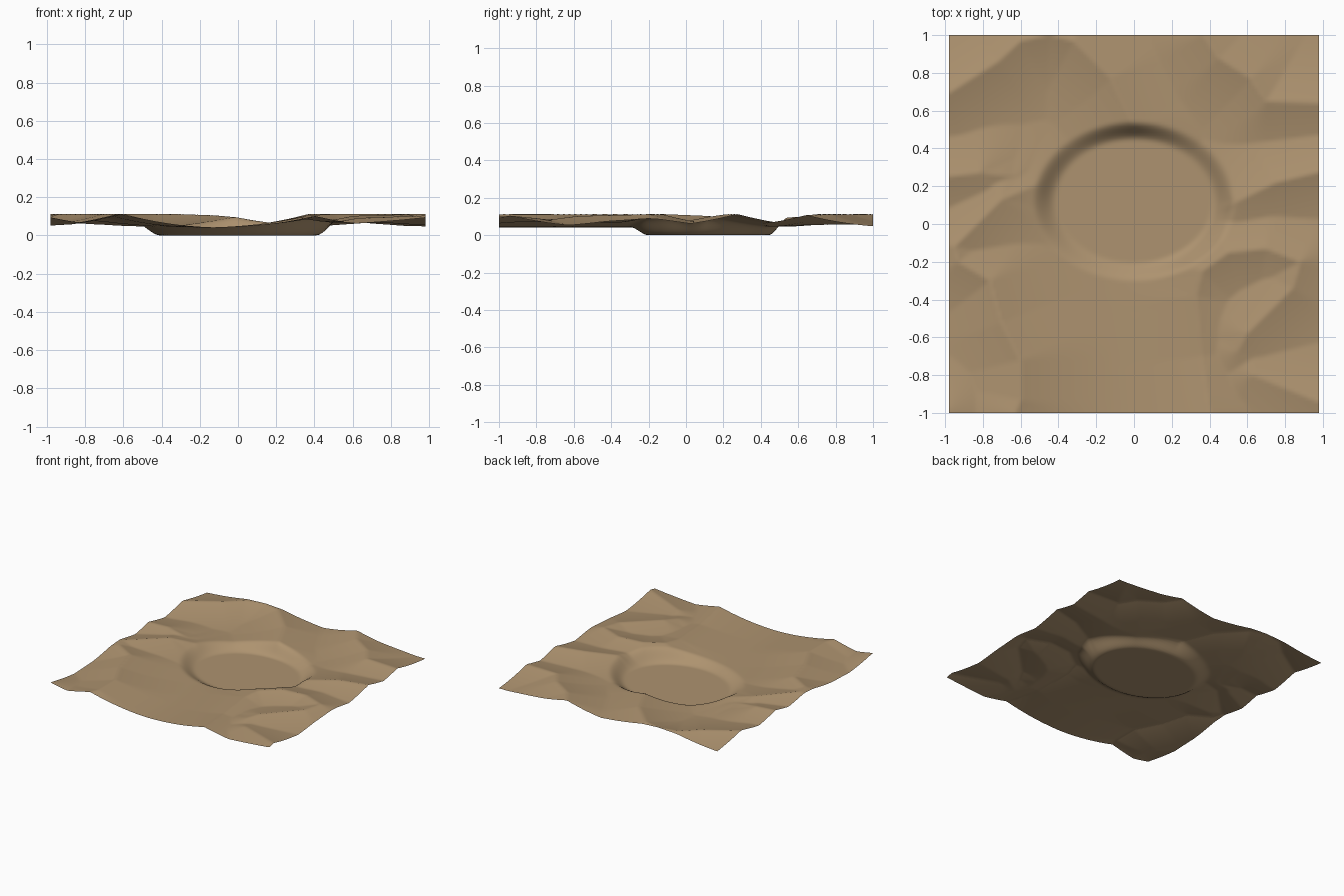
import bpy, bmesh, math

if "Cube" in bpy.data.objects:
    bpy.data.objects.remove(bpy.data.objects["Cube"])

# dune crests: (x, y, strength) along each crest line
CRESTS = [
    [(-1, .68, 1), (-.72, .86, 1), (-.6, .97, 1), (-.45, 1.0, 1), (-.32, .97, 1), (-.12, .77, .9), (0, .52, .75)],
    [(.37, 1, 1), (.45, .88, 1), (.62, .77, 1), (.7, .65, .95), (1, .64, .9)],
    [(-1, .25, .95), (-.82, .27, .9), (-.64, .25, .5)],
    [(-.53, .2, .5), (-.7, .13, .85), (-.95, -.12, 1), (-.93, -.2, 1), (-.76, -.3, 1),
     (-.7, -.52, 1), (-.6, -.72, 1), (-.6, -.93, 1), (-.63, -1, 1)],
    [(1, .28, 1), (.75, .22, 1), (.55, .12, .8), (.46, .08, .6)],
    [(.4, -1, .85), (.36, -.7, .6), (.33, -.38, .75), (.36, -.25, .9), (.5, -.15, 1), (.7, -.13, 1),
     (.88, -.2, 1), (.84, -.34, .95), (.6, -.58, .85), (.55, -.67, .7)],
    [(.55, -.76, .4), (.63, -.8, .7), (1, -.95, .9)],
    [(-1, -1, .8), (-1.05, -1.05, .8)],
]
BASE, RISE, REACH = .042, .071, .52
NX, NY = 130, 132
SEGMENTS = [(p, q) for line in CRESTS for p, q in zip(line, line[1:])]


def smoothstep(t):
    t = min(1, max(0, t))
    return t * t * (3 - 2 * t)


def dune_height(x, y):
    best = 0
    for (ax, ay, aw), (bx, by, bw) in SEGMENTS:
        dx, dy = bx - ax, by - ay
        t = min(1, max(0, ((x - ax) * dx + (y - ay) * dy) / (dx * dx + dy * dy)))
        d = math.hypot(x - ax - dx * t, y - ay - dy * t)
        if d < REACH:
            best = max(best, (aw + (bw - aw) * t) * (1 - d / REACH) ** 2)
    return BASE + RISE * best


def height(x, y):
    # flat oval floor with a short sloping wall up to the dunes
    r = math.hypot(x / .405, (y - .12) / .32)
    return dune_height(x, y) * smoothstep((r - 1) / .33)


# sand sheet
bm = bmesh.new()
rows = []
for j in range(NY + 1):
    y = -1 + 2 * j / NY
    row = []
    for i in range(NX + 1):
        x = -.98 + 1.96 * i / NX
        row.append(bm.verts.new((x, y, height(x, y))))
    rows.append(row)
for a, b in zip(rows, rows[1:]):
    for i in range(NX):
        bm.faces.new((a[i], a[i + 1], b[i + 1], b[i])).smooth = True
mesh = bpy.data.meshes.new("sand_ground")
bm.to_mesh(mesh)
bm.free()
ground = bpy.data.objects.new("sand_ground", mesh)
bpy.context.collection.objects.link(ground)

# sand colour
sand = bpy.data.materials.new("sand")
sand.diffuse_color = (.42, .29, .16, 1)
sand.use_nodes = True
sand.node_tree.nodes["Principled BSDF"].inputs["Base Color"].default_value = sand.diffuse_color
mesh.materials.append(sand)
